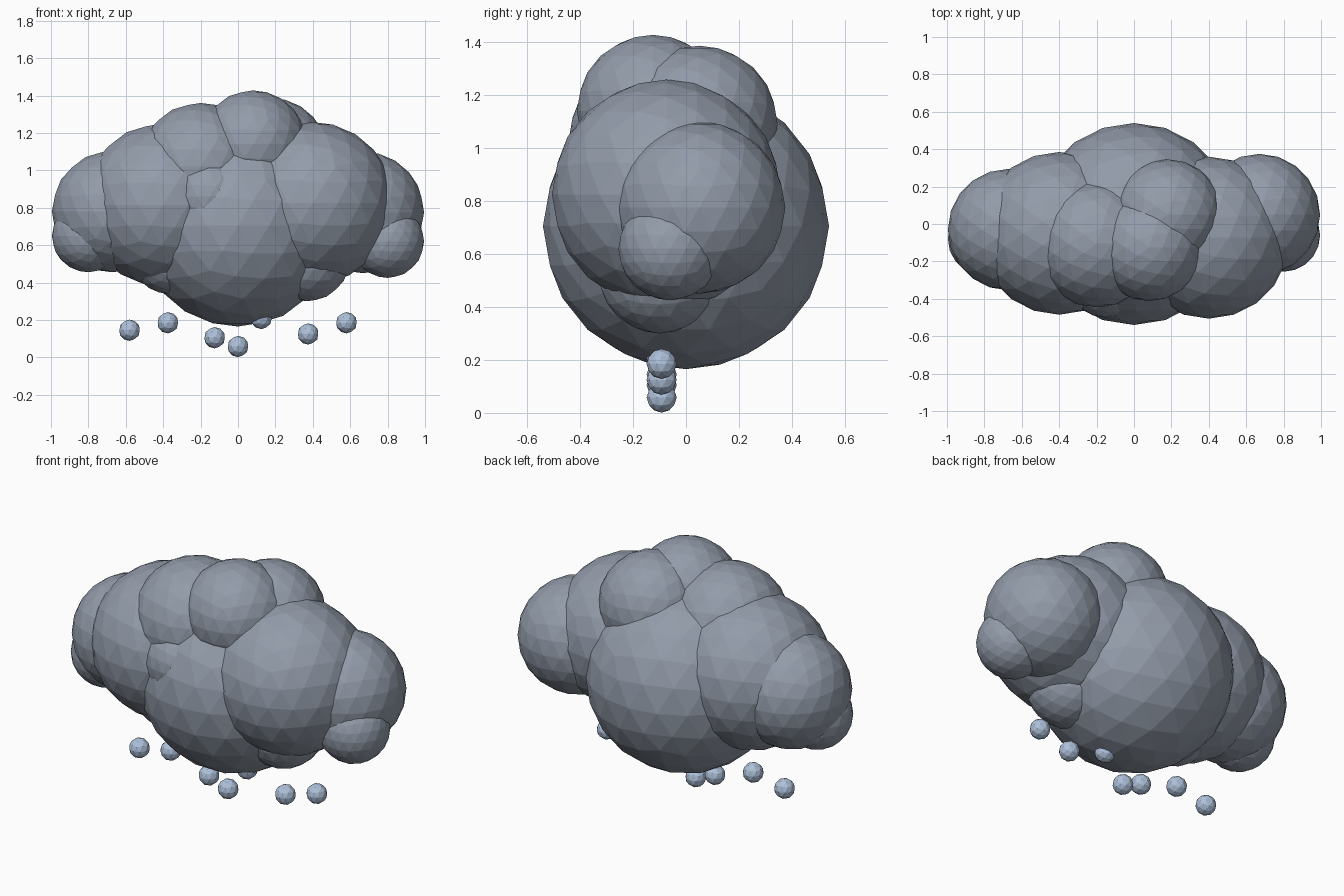
import bpy

if "Cube" in bpy.data.objects:
    bpy.data.objects.remove(bpy.data.objects["Cube"])


def material(name, rgb):
    m = bpy.data.materials.new(name)
    m.diffuse_color = (*rgb, 1)
    m.use_nodes = True
    m.node_tree.nodes["Principled BSDF"].inputs["Base Color"].default_value = m.diffuse_color
    return m


def ball(name, loc, radius, subdivisions, mat):
    bpy.ops.mesh.primitive_ico_sphere_add(subdivisions=subdivisions, radius=radius, location=loc)
    ob = bpy.context.object
    ob.name = name
    ob.data.materials.append(mat)
    return ob


cloud_grey = material("storm_grey", (0.29, 0.33, 0.40))
rain_blue = material("rain_blue", (0.42, 0.53, 0.70))

# Cloud body: overlapping faceted puffs (x, y, z, radius)
puffs = {
    "core_puff": (0, 0, 0.705, 0.54),
    "left_puff": (-0.4, -0.05, 0.815, 0.435),
    "right_puff": (0.4, -0.073, 0.825, 0.433),
    "left_end_puff": (-0.67, -0.03, 0.78, 0.325),
    "right_end_puff": (0.67, 0.05, 0.775, 0.325),
    "left_tip_puff": (-0.8, -0.08, 0.65, 0.195),
    "right_tip_puff": (0.8, -0.06, 0.62, 0.195),
    "top_left_puff": (-0.2, -0.105, 1.02, 0.34),
    "top_front_puff": (0.08, -0.125, 1.14, 0.287),
    "top_back_puff": (0.18, 0.05, 1.09, 0.296),
    "front_puff": (-0.15, -0.28, 0.86, 0.22),
    "lower_right_puff": (0.37, -0.1, 0.53, 0.23),
    "lower_left_puff": (-0.37, -0.1, 0.54, 0.2),
}
for name, (x, y, z, r) in puffs.items():
    ball(name, (x, y, z), r, 3, cloud_grey)

# Raindrops in a row under the cloud
drops = [(-0.58, 0.145), (-0.375, 0.185), (-0.125, 0.105), (0, 0.058),
         (0.125, 0.208), (0.375, 0.125), (0.58, 0.185)]
for i, (x, z) in enumerate(drops):
    ball(f"raindrop_{i + 1}", (x, -0.092, z), 0.057, 2, rain_blue)
